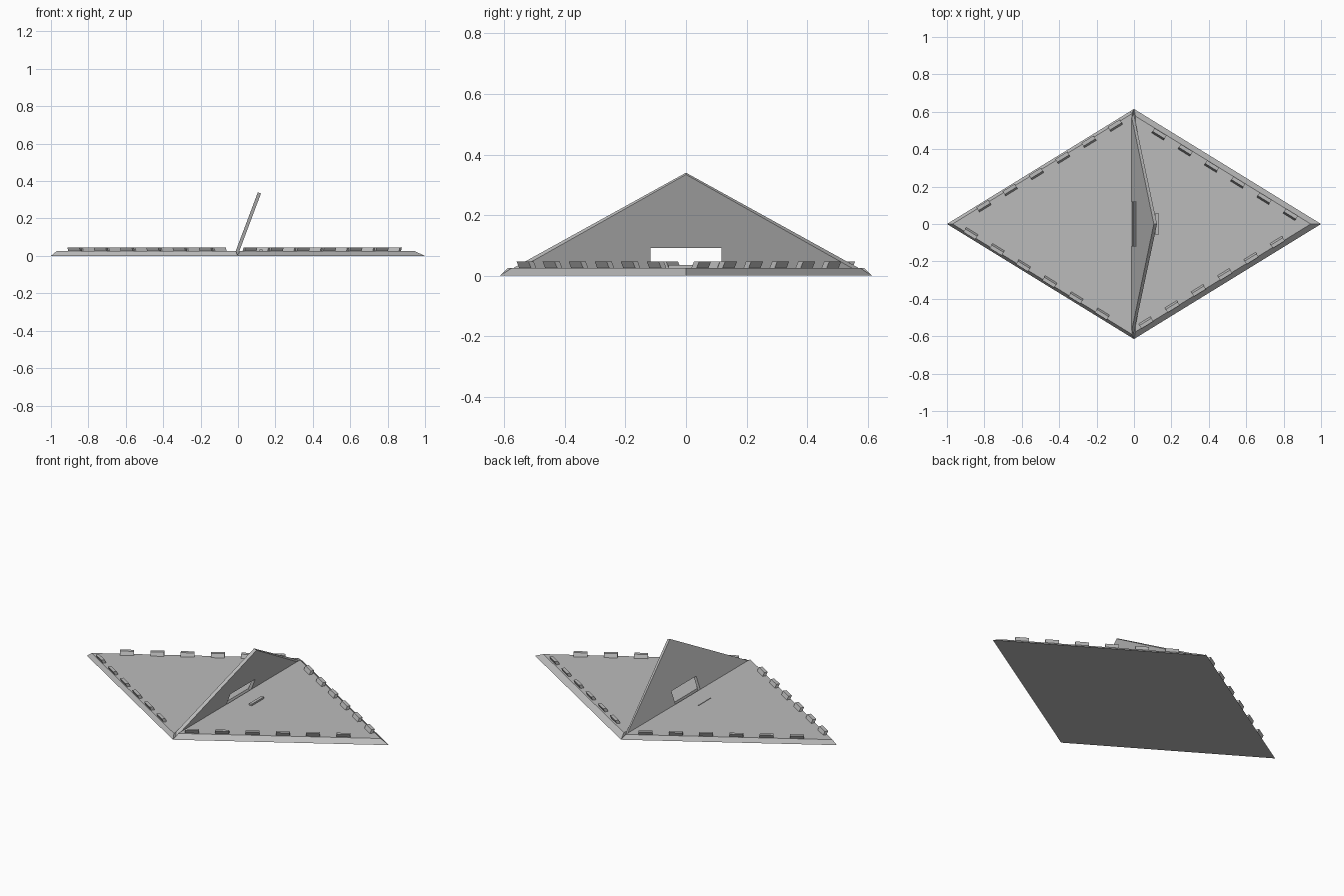
import bpy
import math
from mathutils import Vector

if "Cube" in bpy.data.objects:
    bpy.data.objects.remove(bpy.data.objects["Cube"])

grey = bpy.data.materials.new("plain grey")
grey.diffuse_color = (0.5, 0.5, 0.5, 1)
grey.use_nodes = True
grey.node_tree.nodes["Principled BSDF"].inputs["Base Color"].default_value = grey.diffuse_color

W, D, T = 1.0, 0.615, 0.025   # half width, half depth, slab thickness


def loft(name, lower, upper):
    """Solid between two matching outlines."""
    n = len(lower)
    verts = [tuple(p) for p in lower + upper]
    faces = [tuple(reversed(range(n))), tuple(range(n, 2 * n))]
    faces += [(i, (i + 1) % n, n + (i + 1) % n, n + i) for i in range(n)]
    mesh = bpy.data.meshes.new(name)
    mesh.from_pydata(verts, [], faces)
    mesh.materials.append(grey)
    obj = bpy.data.objects.new(name, mesh)
    bpy.context.collection.objects.link(obj)
    # make the faces point outwards
    import bmesh
    bm = bmesh.new()
    bm.from_mesh(mesh)
    bmesh.ops.recalc_face_normals(bm, faces=bm.faces)
    bm.to_mesh(mesh)
    bm.free()
    return obj


# Two triangular slabs with bevelled outer edges
def slab(name, side, scale, gap):
    lower = [(0, -D, 0), (side * W, 0, 0), (0, D, 0)]
    y = D * (scale - gap)
    upper = [(side * gap, -y, T), (side * W * scale, 0, T), (side * gap, y, T)]
    loft(name, lower, upper)


slab("left_slab", -1, 0.97, 0.012)
slab("right_slab", 1, 0.945, 0.008)


# Leaning teeth along the four outer edges
def tooth(name, centre, sx, sy):
    along = Vector((sx * D, -sy * W, 0)).normalized()
    along = Vector((sx * W, -sy * D, 0)).normalized()
    out = Vector((sx * D, sy * W, 0)).normalized()
    length, width, lean = 0.075, 0.02, 0.010
    foot = [centre + along * a * length / 2 + out * (b * width / 2 - lean / 2)
            for a, b in ((-1, -1), (1, -1), (1, 1), (-1, 1))]
    top = [p + out * lean + Vector((0, 0, 0.022)) for p in foot]
    loft(name, foot, top)


rows = [("back_right", 1, 1, 0.134, 0.480), ("front_right", 1, -1, 0.064, 0.527),
        ("back_left", -1, 1, 0.100, 0.526), ("front_left", -1, -1, 0.170, 0.480)]
for label, sx, sy, x0, y0 in rows:
    for i in range(6):
        c = Vector((sx * (x0 + 0.1405 * i), sy * (y0 - 0.0860 * i), T - 0.001))
        tooth(f"{label}_tooth_{i + 1}", c, sx, sy)

# Tilted triangular flap with a rectangular notch in its base
foot_l, tip_l = Vector((-0.018, 0, 0.010)), Vector((0.106, 0, 0.340))
shift = Vector((0.017, 0, -0.006))


def flap_outline(offset, half):
    up = tip_l - foot_l
    notch, h = 0.117, (0.097 - foot_l.z) / up.z
    pts = [(-half, 0), (-notch, 0), (-notch, h), (notch, h), (notch, 0),
           (half, 0), (0, 1)]
    return [foot_l + offset + up * v + Vector((0, u, 0)) for u, v in pts]


loft("tilted_flap", flap_outline(Vector((0, 0, 0)), 0.598), flap_outline(shift, 0.585))


# Small catch ridges in the middle of each slab
def ridge(name, x0, x1, height):
    base = [(x0, -0.058, T - 0.001), (x1, -0.058, T - 0.001),
            (x1, 0.058, T - 0.001), (x0, 0.058, T - 0.001)]
    loft(name, base, [(x, y, T + height) for x, y, _ in base])


ridge("right_catch", 0.114, 0.132, 0.010)
ridge("left_catch", -0.125, -0.121, 0.003)
